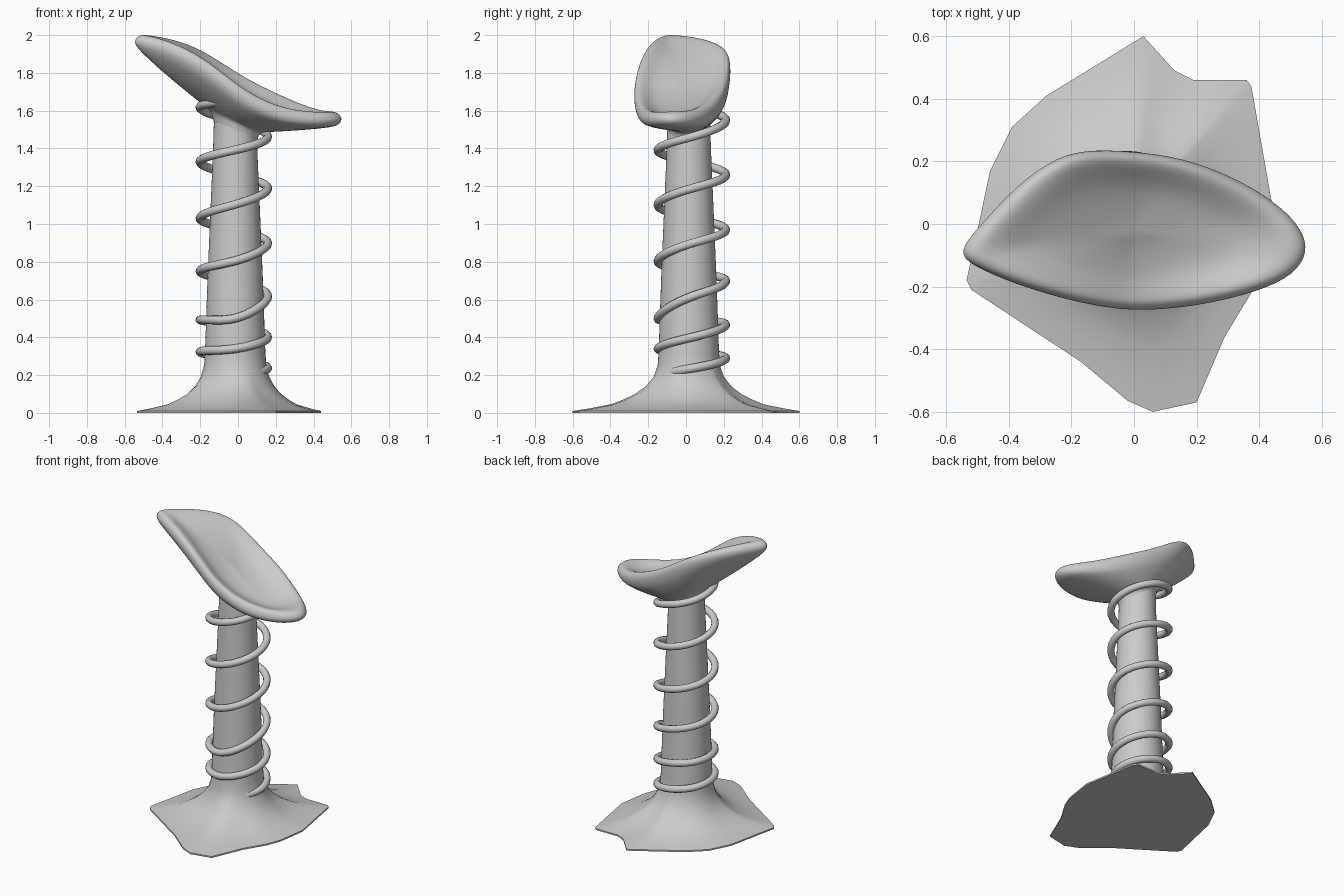
import bpy
import bmesh
from math import atan2, cos, sin, radians
from mathutils import Vector

if "Cube" in bpy.data.objects:
    bpy.data.objects.remove(bpy.data.objects["Cube"])

AXIS = Vector((-0.015, 0.015))


def lerp_table(table, x):
    """Piecewise linear lookup."""
    if x <= table[0][0]:
        return table[0][1]
    for (x0, a), (x1, b) in zip(table, table[1:]):
        if x <= x1:
            return a + (b - a) * (x - x0) / (x1 - x0)
    return table[-1][1]


def loft(name, rings, angle=None):
    """Skin closed rings in order and cap both ends."""
    bm = bmesh.new()
    loops = [[bm.verts.new(p) for p in ring] for ring in rings]
    n = len(loops[0])
    for a, b in zip(loops, loops[1:]):
        for i in range(n):
            j = (i + 1) % n
            bm.faces.new((a[i], a[j], b[j], b[i]))
    for loop in (loops[0], loops[-1]):
        co = sum((v.co for v in loop), Vector()) / n
        c = bm.verts.new(co)
        for i in range(n):
            bm.faces.new((loop[i], loop[(i + 1) % n], c))
    bmesh.ops.recalc_face_normals(bm, faces=bm.faces)
    mesh = bpy.data.meshes.new(name)
    bm.to_mesh(mesh)
    bm.free()
    ob = bpy.data.objects.new(name, mesh)
    bpy.context.collection.objects.link(ob)
    bpy.context.view_layer.objects.active = ob
    ob.select_set(True)
    if angle:
        bpy.ops.object.shade_smooth_by_angle(angle=radians(angle))
    else:
        bpy.ops.object.shade_smooth()
    ob.select_set(False)
    return ob


# Flared foot with irregular outline, running up into the tapered post
foot = [(.03, .6), (.13, .49), (.19, .46), (.36, .46), (.375, .44), (.44, .07),
        (.41, -.13), (.375, -.22), (.29, -.36), (.2, -.57), (.06, -.6),
        (-.02, -.565), (-.17, -.44), (-.52, -.21), (-.535, -.18), (-.5, -.02),
        (-.46, .17), (-.39, .31), (-.28, .41)]
outline = []
for p, q in zip(foot, foot[1:] + foot[:1]):
    p, q = Vector(p), Vector(q)
    steps = max(1, round((q - p).length / 0.07))
    outline += [p.lerp(q, k / steps) for k in range(steps)]


def post_ring(z, r, spread):
    ring = []
    for p in outline:
        d = (p - AXIS).normalized()
        q = (AXIS + d * r).lerp(p, spread)
        ring.append((q.x, q.y, z))
    return ring


post_profile = [(0, .17, 1), (.01, .17, 1), (.022, .17, .82), (.045, .17, .55),
                (.07, .17, .4), (.1, .17, .26), (.14, .172, .13), (.19, .17, .04),
                (.25, .165, 0), (.32, .16, 0), (.7, .147, 0), (1.1, .13, 0),
                (1.4, .117, 0), (1.57, .112, 0)]
loft("post_and_foot", [post_ring(*p) for p in post_profile], 50)

# Tilted dished seat, with a thick soft rim and a full hull tapering to the post
seat_rim = [(-.575, -.09), (-.485, .01), (-.38, .125), (-.25, .22), (-.13, .243),
            (.05, .23), (.19, .205), (.36, .135), (.485, .05), (.545, -.02),
            (.565, -.09), (.52, -.165), (.4, -.22), (.22, -.263), (.05, -.28),
            (-.06, -.275), (-.2, -.25), (-.38, -.197), (-.525, -.135)]
far_top = [(-.55, 2.02), (-.42, 2.005), (-.28, 1.975), (-.15, 1.905), (0, 1.8),
           (.1, 1.75), (.25, 1.69), (.4, 1.62), (.55, 1.6)]
near_top = [(-.55, 2.01), (-.42, 1.99), (-.28, 1.94), (-.15, 1.86), (0, 1.735),
            (.1, 1.67), (.2, 1.62), (.3, 1.595), (.4, 1.59), (.55, 1.6)]


def seat_z(x, y):
    v = min(1, max(0, (y + .27) / .5))
    return lerp_table(near_top, x) * (1 - v) + lerp_table(far_top, x) * v


middle = Vector((0, -.03))
rings = []
for s, depth in ((.2, .06), (.45, .055), (.62, .042), (.76, .018), (.87, .002),
                 (.955, .01), (1, .045)):
    ring = []
    for p in seat_rim:
        q = middle.lerp(Vector(p), s)
        ring.append((q.x, q.y, seat_z(q.x, q.y) - depth))
    rings.append(ring)
for t in (.05, .16, .38, .65, .88, 1, 1.1):
    ring = []
    for p in seat_rim:
        p = Vector(p)
        d = p - AXIS
        a = atan2(d.y, d.x)
        neck = AXIS + Vector((cos(a), sin(a))) * .118
        k = min(t, 1)
        q = p.lerp(neck, k)
        z0 = seat_z(p.x, p.y) - .055
        z1 = 1.53 - .45 * neck.x
        e = max(.32, .55 - .6 * p.x)
        z = z0 + (z1 - z0) * k ** e - max(0, t - 1) * .8
        ring.append((q.x, q.y, z))
    rings.append(ring)
seat = loft("seat", rings)
sub = seat.modifiers.new("smooth", 'SUBSURF')
sub.levels = sub.render_levels = 2

# Spring coiled around the post; one height for every quarter turn
heights = [.19, .235, .29, .325, .335, .40, .47, .495, .49, .62, .70, .75, .80, .9,
           .97, 1.03, 1.1, 1.19, 1.26, 1.33, 1.39, 1.46, 1.55, 1.62, 1.66]
quarter = list(enumerate(heights))
curve = bpy.data.curves.new("spring", 'CURVE')
curve.dimensions = '3D'
curve.bevel_depth = .023
curve.bevel_resolution = 3
curve.use_fill_caps = True
spline = curve.splines.new('POLY')
samples = [k / 8 for k in range(int((len(heights) - 1.2) * 8) + 1)]
spline.points.add(len(samples) - 1)
for point, u in zip(spline.points, samples):
    a = radians(-90 + 90 * u)
    z = (lerp_table(quarter, u - .2) + lerp_table(quarter, u) + lerp_table(quarter, u + .2)) / 3
    r = .18 - .03 * max(0, 1 - u)
    point.co = (-.022 + r * cos(a), .031 + r * sin(a), z, 1)
spring = bpy.data.objects.new("spring", curve)
bpy.context.collection.objects.link(spring)
